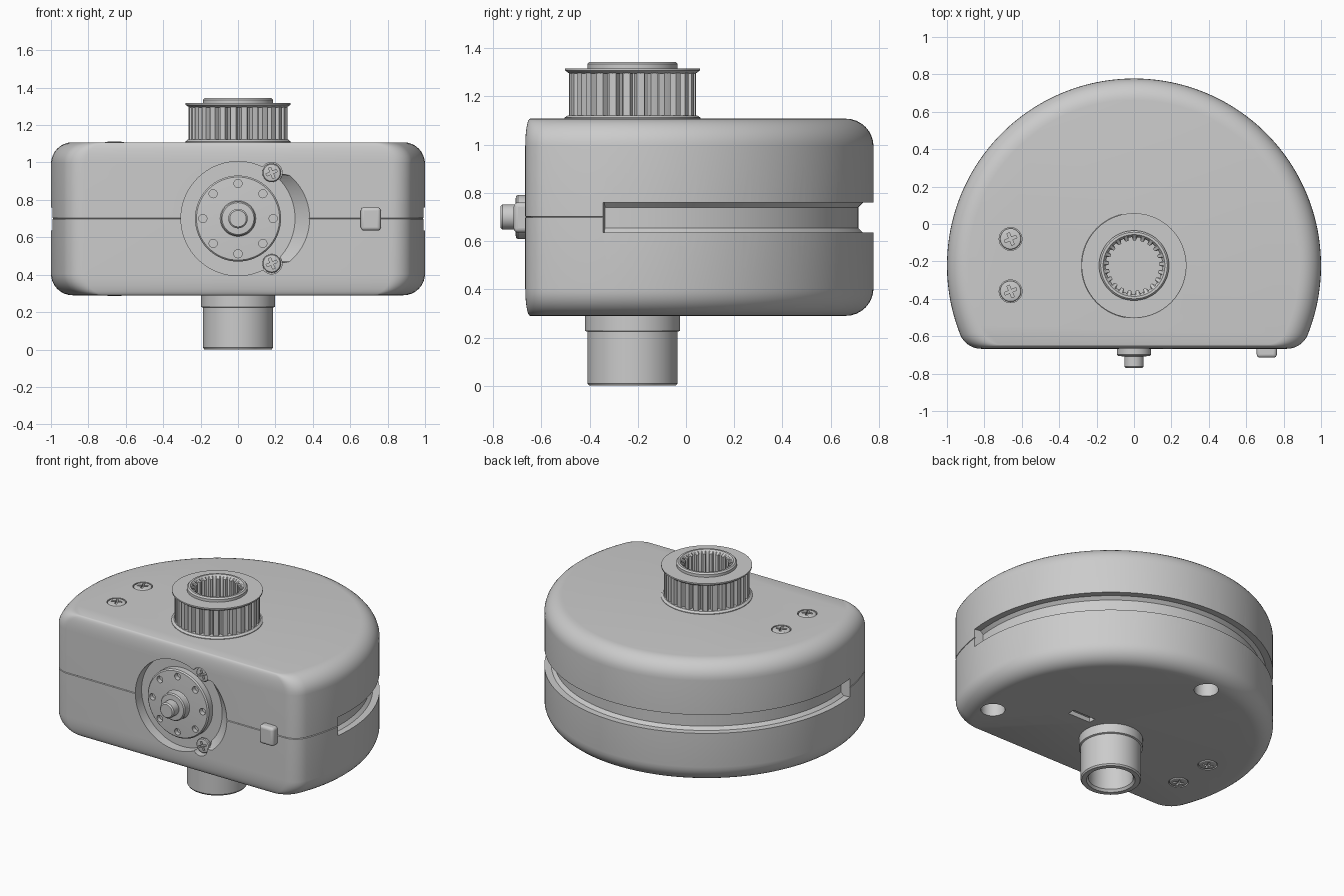
import bpy, bmesh
from math import sin, cos, pi, sqrt, atan2, radians
from mathutils import Matrix

if "Cube" in bpy.data.objects:
    bpy.data.objects.remove(bpy.data.objects["Cube"])

CY = -0.222                      # shared axis of round body, pulley and spigot
FRONT = Matrix.Rotation(pi / 2, 4, 'X')


def skin(name, loops, closed=False, mat=None, smooth=True):
    """Bridge equal-length loops; cap the ends unless closed."""
    bm = bmesh.new()
    rows = [[bm.verts.new(p) for p in lp] for lp in loops]
    n = len(rows[0])
    pairs = list(zip(rows, rows[1:])) + ([(rows[-1], rows[0])] if closed else [])
    for a, b in pairs:
        for i in range(n):
            bm.faces.new((a[i], a[(i + 1) % n], b[(i + 1) % n], b[i]))
    if not closed:
        bm.faces.new(rows[0])
        bm.faces.new(rows[-1])
    if mat:
        bm.transform(mat)
    bmesh.ops.recalc_face_normals(bm, faces=bm.faces)
    me = bpy.data.meshes.new(name)
    bm.to_mesh(me)
    bm.free()
    ob = bpy.data.objects.new(name, me)
    bpy.context.collection.objects.link(ob)
    return shade(ob) if smooth else ob


def activate(ob):
    bpy.ops.object.select_all(action='DESELECT')
    ob.select_set(True)
    bpy.context.view_layer.objects.active = ob


def shade(ob):
    activate(ob)
    bpy.ops.object.shade_smooth_by_angle(angle=radians(32))
    return ob


def lathe(name, prof, n=64, at=(0, CY, 0), front=False, closed=False):
    """Spin (radius, height) points; a radius may be a function of the step."""
    loops = []
    for r, z in prof:
        f = r if callable(r) else (lambda i, r=r: r)
        loops.append([(f(i) * cos(2 * pi * i / n), f(i) * sin(2 * pi * i / n), z) for i in range(n)])
    m = Matrix.Translation(at) @ (FRONT if front else Matrix())
    return skin(name, loops, closed, m)


def box(name, c, s, mat=None):
    sq = [(-1, -1), (1, -1), (1, 1), (-1, 1)]
    return skin(name, [[(c[0] + a * s[0] / 2, c[1] + b * s[1] / 2, c[2] + k * s[2] / 2) for a, b in sq]
                       for k in (-1, 1)], mat=mat)


def cut(ob, tool):
    activate(ob)
    m = ob.modifiers.new('cut', 'BOOLEAN')
    m.operation, m.solver, m.object = 'DIFFERENCE', 'EXACT', tool
    bpy.ops.object.modifier_apply(modifier=m.name)
    bpy.data.objects.remove(tool)


def outline(z, d, e):
    """Round plan with a flat front; d insets the arc, e the flat."""
    R, c, f = 1 - d, -0.445 + e, 0.12
    x = sqrt((R - f) ** 2 - (c + f) ** 2)
    a0 = atan2(c + f, x)
    pts = [(R * cos(a0 + (pi - 2 * a0) * i / 96), R * sin(a0 + (pi - 2 * a0) * i / 96)) for i in range(97)]
    for sx in (-1, 1):
        arc = [(sx * (x + f * cos(t)), c + f + f * sin(t))
               for t in [a0 + (-pi / 2 - a0) * k / 8 for k in range(1, 9)]]
        pts += arc if sx < 0 else arc[::-1]
    return [(px, py + CY, z) for px, py in pts]


# Body shell: soft edge around the arc, tight edge on the flat front, fine seam
Z0, Z1, F = 0.29, 1.108, 0.115
levels = []
for k in range(9):
    t = pi / 2 * k / 8
    levels.append((Z0 + F * (1 - sin(t)), F * (1 - cos(t)), 0.02 * (1 - cos(t))))
levels = levels[::-1]
levels += [(0.697, 0, 0), (0.70, 0.005, 0.005), (0.703, 0, 0)]
levels += [(Z0 + Z1 - z, d, e) for z, d, e in levels[:9][::-1]]
body = skin('body_shell', [outline(*l) for l in levels])

# Belt groove around the back
sect = [(0.937, 0.655), (0.957, 0.635), (1.1, 0.635), (1.1, 0.76), (0.957, 0.76), (0.937, 0.74)]
angs = [radians(-7 + 194 * i / 96) for i in range(97)]
cut(body, skin('groove', [[(r * cos(a), CY + r * sin(a), z) for r, z in sect] for a in angs]))

# Front pocket with a slanted relief on its right
cut(body, lathe('pocket', [(0.305, 0.6), (0.305, 0.75)], 72, (0, 0, 0.70), True))
relief = []
for y, sh in ((-0.601, 0.0), (-0.72, 0.15)):
    relief.append([(sh + 0.3 * cos(2 * pi * i / 72), y,
                    0.70 + max(-0.235, min(0.235, 0.3 * sin(2 * pi * i / 72)))) for i in range(72)])
cut(body, skin('relief', relief))
for z in (0.46, 0.945):
    cut(body, lathe('ear', [(0.056, 0.6), (0.056, 0.75)], 32, (0.18, 0, z), True))

# Underside holes and slot
for x, y in ((0.79, -0.41), (-0.06, 0.62)):
    cut(body, lathe('hole', [(0.075, 0.2), (0.075, 0.45)], 32, (x, y, 0)))
cut(body, box('slot', (0.32, -0.12, 0.29), (0.17, 0.05, 0.06)))


# Cross-head screws, sunk flush
def screw(name, mat, r=0.056):
    prof = [(r * 0.8, -0.03), (r, -0.012), (r, -0.004), (r * 0.9, 0.001), (r * 0.5, 0.004)]
    ob = skin(name, [[(a * cos(2 * pi * i / 32), a * sin(2 * pi * i / 32), z) for i in range(32)]
                     for a, z in prof], mat=mat)
    for s in ((r * 1.2, r * 0.26, 0.03), (r * 0.26, r * 1.2, 0.03)):
        cut(ob, box('cross', (0, 0, 0), s, mat @ Matrix.Rotation(0.4, 4, 'Z')))
    return shade(ob)


for j, y in enumerate((-0.08, -0.36)):
    for side, z in (('top', Z1), ('bottom', Z0)):
        cut(body, lathe('sink', [(0.061, z - 0.02), (0.061, z + 0.02)], 32, (-0.66, y, 0)))
        m = Matrix.Translation((-0.66, y, z))
        if side == 'bottom':
            m = m @ Matrix.Rotation(pi, 4, 'X')
        screw(f'{side}_screw_{j + 1}', m)
for j, z in enumerate((0.46, 0.945)):
    screw(f'front_screw_{j + 1}', Matrix.Translation((0.18, -0.635, z)) @ FRONT, 0.05)
shade(body)

# Toothed pulley: splined bore, teeth, flanges and collar
N = 168
tooth = lambda i: 0.235 if i % 6 in (0, 1) else 0.264
spline = lambda i: 0.135 if i % 8 < 4 else 0.152
lathe('pulley_teeth', [(0.17, 1.10), (tooth, 1.10), (tooth, 1.31), (0.17, 1.31)], N, closed=True)
lathe('pulley_base_flange', [(0.16, 1.10), (0.282, 1.10), (0.282, 1.112), (0.268, 1.122), (0.16, 1.122)],
      96, closed=True)
lathe('pulley_top_flange', [(0.17, 1.295), (0.262, 1.295), (0.28, 1.308), (0.28, 1.317), (0.17, 1.317)],
      96, closed=True)
lathe('pulley_collar', [(spline, 1.10), (0.187, 1.10), (0.187, 1.335), (0.178, 1.344), (0.165, 1.344),
                        (0.158, 1.335), (spline, 1.325)], N, closed=True)

# Spigot under the body
lathe('spigot', [(0.13, 0.30), (0.197, 0.30), (0.197, 0.228), (0.187, 0.224), (0.187, 0.01), (0.18, 0),
                 (0.15, 0), (0.138, 0.015)], 64, closed=True)

# Drilled front plate
plate = lathe('front_plate', [(0.23, 0.59), (0.23, 0.64), (0.222, 0.648), (0.10, 0.655)], 64, (0, 0, 0.70), True)
for k in range(8):
    a = k * pi / 4
    cut(plate, lathe('drill', [(0.022, 0.62), (0.022, 0.7)], 16,
                     (0.188 * cos(a), 0, 0.70 + 0.188 * sin(a)), True))
shade(plate)

# Hub and shaft
lathe('front_hub', [(0.105, 0.64), (0.092, 0.66), (0.092, 0.698), (0.085, 0.706), (0.052, 0.708),
                    (0.052, 0.762), (0.044, 0.77)], 48, (0, 0, 0.70), True)

# Push button
btn = box('push_button', (0.71, -0.68, 0.698), (0.108, 0.07, 0.125))
bev = btn.modifiers.new('bevel', 'BEVEL')
bev.width, bev.segments = 0.018, 4
shade(btn)
